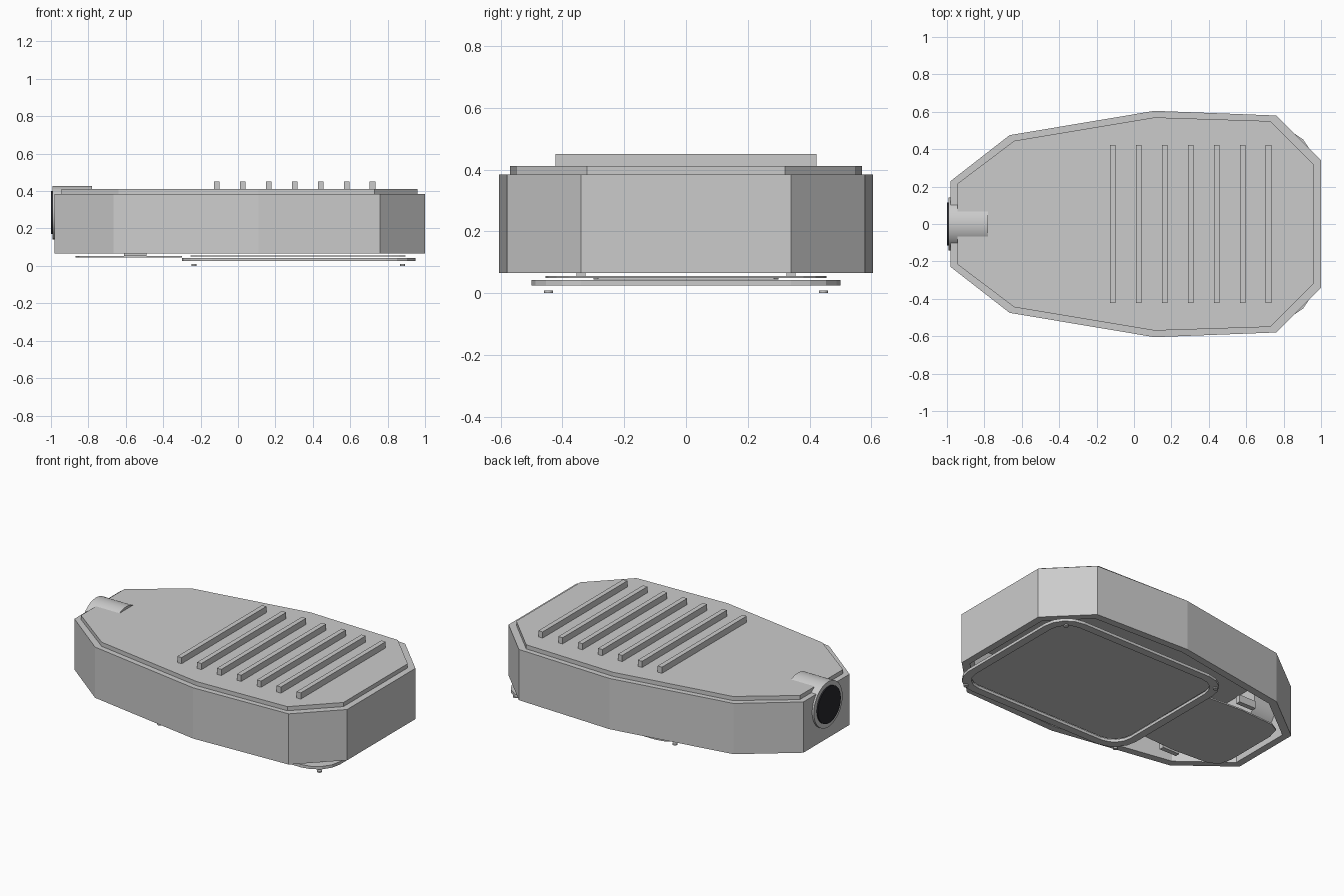
import bpy, bmesh, math

if "Cube" in bpy.data.objects:
    bpy.data.objects.remove(bpy.data.objects["Cube"])

def finish(name, bm, color=None):
    bmesh.ops.recalc_face_normals(bm, faces=bm.faces)
    me = bpy.data.meshes.new(name)
    bm.to_mesh(me)
    bm.free()
    ob = bpy.data.objects.new(name, me)
    bpy.context.collection.objects.link(ob)
    if color:
        mat = bpy.data.materials.new(name + "_color")
        mat.diffuse_color = color
        mat.use_nodes = True
        mat.node_tree.nodes["Principled BSDF"].inputs["Base Color"].default_value = mat.diffuse_color
        me.materials.append(mat)
    return ob

def mirrored(half):
    """Close a half outline (y > 0) into a full loop symmetric about y = 0."""
    return half + [(x, -y) for x, y in reversed(half)]

def prism(name, pts, z0, z1):
    bm = bmesh.new()
    f = bm.faces.new([bm.verts.new((x, y, z0)) for x, y in pts])
    ext = bmesh.ops.extrude_face_region(bm, geom=[f])["geom"]
    bmesh.ops.translate(bm, vec=(0, 0, z1 - z0),
                        verts=[v for v in ext if isinstance(v, bmesh.types.BMVert)])
    return finish(name, bm)

def box(name, x, y, z0, z1, sx, sy):
    pts = [(x - sx/2, y - sy/2), (x + sx/2, y - sy/2), (x + sx/2, y + sy/2), (x - sx/2, y + sy/2)]
    return prism(name, pts, z0, z1)

def circle(x, y, r, n):
    return [(x + r*math.cos(2*math.pi*i/n), y + r*math.sin(2*math.pi*i/n)) for i in range(n)]

def rounded_rect(x0, x1, hy, r, seg=4):
    pts = []
    corners = [(x1 - r, hy - r), (x0 + r, hy - r), (x0 + r, r - hy), (x1 - r, r - hy)]
    for q, (cx, cy) in enumerate(corners):
        for i in range(seg + 1):
            a = math.pi/2*(q + i/seg)
            pts.append((cx + r*math.cos(a), cy + r*math.sin(a)))
    return pts

def bridge(bm, a, b):
    for i in range(len(a)):
        j = (i + 1) % len(a)
        bm.faces.new((a[i], a[j], b[j], b[i]))

def loops(bm, specs):
    return [[bm.verts.new((x, y, z)) for x, y in pts] for pts, z in specs]

# Housing: faceted shell, open underneath
outer = mirrored([(-.98, .23), (-.665, .475), (.11, .605), (.76, .58), (1.0, .34)])
inner = mirrored([(-.935, .205), (-.645, .43), (.11, .56), (.74, .535), (.955, .32)])
bm = bmesh.new()
L = loops(bm, [(outer, .385), (outer, .065), (inner, .065), (inner, .355)])
for a, b in zip(L, L[1:]):
    bridge(bm, a, b)
bm.faces.new(L[0])
bm.faces.new(L[-1])
finish("housing", bm)

# Raised lid and cooling ribs
prism("lid", mirrored([(-.945, .215), (-.64, .445), (.11, .57), (.73, .55), (.96, .32)]), .385, .411)
for i in range(7):
    box(f"cooling_rib_{i+1}", -.113 + .1387*i, 0, .41, .45, .03, .845)

# Pole socket with dark bore
def x_cylinder(name, r, x0, x1, z, color=None):
    ob = prism(name, circle(0, 0, r, 32), 0, x1 - x0)
    ob.rotation_euler = (0, math.pi/2, 0)
    ob.location = (x0, 0, z)
    if color:
        mat = bpy.data.materials.new(name + "_color")
        mat.diffuse_color = color
        mat.use_nodes = True
        mat.node_tree.nodes["Principled BSDF"].inputs["Base Color"].default_value = mat.diffuse_color
        ob.data.materials.append(mat)
    bpy.context.view_layer.objects.active = ob
    ob.select_set(True)
    bpy.ops.object.shade_smooth_by_angle(angle=math.radians(30))
    ob.select_set(False)

x_cylinder("pole_socket", .143, -.992, -.78, .285)
x_cylinder("socket_bore", .115, -1.0, -.97, .285, (.02, .02, .025, 1))

# Lens frame ring and glass pane
bm = bmesh.new()
ro, ri = rounded_rect(-.3, .95, .5, .16), rounded_rect(-.25, .9, .45, .12)
L = loops(bm, [(ro, .025), (ro, .043), (ri, .043), (ri, .025)])
for i in range(4):
    bridge(bm, L[i], L[(i + 1) % 4])
finish("lens_frame", bm)
prism("lens_glass", rounded_rect(-.255, .895, .455, .12), .049, .055)

# Service cover behind the lens
prism("service_cover", mirrored([(-.87, .17), (-.85, .25), (-.79, .285), (-.55, .3), (-.3, .285)]), .044, .053)

# Cover latches and lens frame screws
for s, side in ((1, "back"), (-1, "front")):
    box(f"cover_latch_{side}", -.55, s*.34, .053, .1, .12, .03)
    for x, end in ((-.235, "inner"), (.88, "outer")):
        prism(f"frame_screw_{side}_{end}", circle(x, s*.445, .014, 12), 0, .009)
